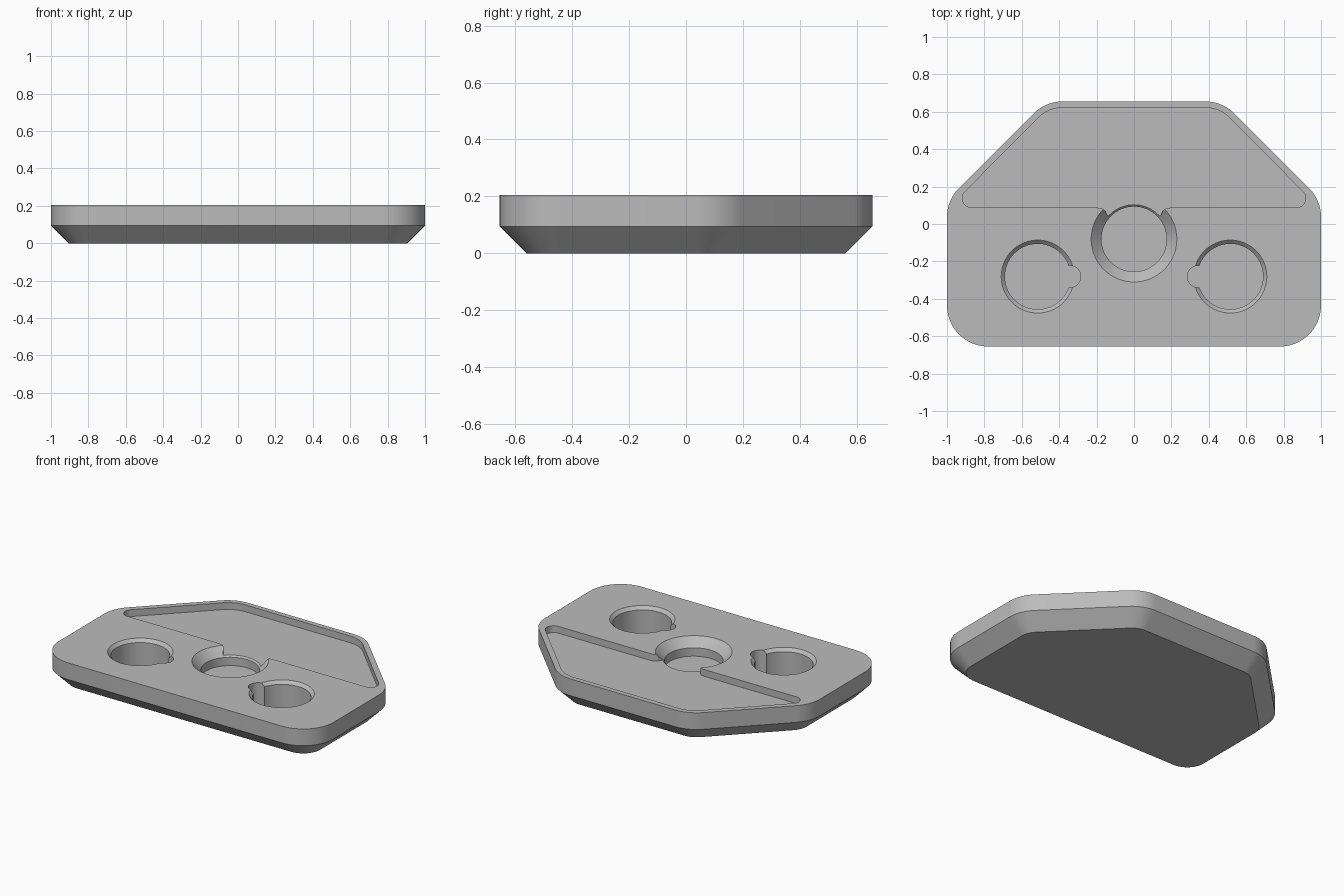
import bpy
import bmesh
from math import sin, cos, tan, pi, radians
from mathutils import Vector

if "Cube" in bpy.data.objects:
    bpy.data.objects.remove(bpy.data.objects["Cube"], do_unlink=True)

TOP = 0.205
CHAMFER = 0.095

grey = bpy.data.materials.new("light grey")
grey.use_nodes = True
colour = (0.5, 0.5, 0.5, 1)
grey.diffuse_color = colour
grey.node_tree.nodes["Principled BSDF"].inputs["Base Color"].default_value = colour


def rounded(corners, inset=0, steps=12):
    """Counter-clockwise outline of (x, y, radius) corners, optionally inset."""
    ring = []
    for i, (x, y, r) in enumerate(corners):
        p = Vector((x, y))
        a = (p - Vector(corners[i - 1][:2])).normalized()
        b = (Vector(corners[(i + 1) % len(corners)][:2]) - p).normalized()
        turn = b.angle(a)
        left = Vector((-a.y, a.x))
        centre = p - a * r * tan(turn / 2) + left * r
        for s in range(steps + 1):
            t = turn * s / steps
            ring.append(centre + (a * sin(t) - left * cos(t)) * (r - inset))
    return ring


def circle(x, y, r, n=96):
    return [Vector((x + r * cos(2 * pi * i / n), y + r * sin(2 * pi * i / n)))
            for i in range(n)]


def loft(name, layers):
    """Closed solid through (outline, height) layers, bottom to top."""
    bm = bmesh.new()
    rings = [[bm.verts.new((p.x, p.y, z)) for p in outline] for outline, z in layers]
    n = len(rings[0])
    for low, high in zip(rings, rings[1:]):
        for i in range(n):
            j = (i + 1) % n
            bm.faces.new((low[i], low[j], high[j], high[i]))
    bm.faces.new(rings[0][::-1])
    bm.faces.new(rings[-1])
    mesh = bpy.data.meshes.new(name)
    bm.to_mesh(mesh)
    bm.free()
    mesh.materials.append(grey)
    obj = bpy.data.objects.new(name, mesh)
    bpy.context.collection.objects.link(obj)
    return obj


def countersunk(name, x, y, r, rim, floor):
    """Blind hole cutter with a 45 degree lead-in at the top face."""
    over = 0.03
    return loft(name, [(circle(x, y, r), floor), (circle(x, y, r), TOP - rim),
                       (circle(x, y, r + rim + over), TOP + over)])


def mirrored(half):
    """Completes a right-hand outline running from front to back."""
    return half + [(-x, y, r) for x, y, r in reversed(half)]


# Plate with rounded corners and a bevelled underside
outline = mirrored([(1, -0.655, 0.22), (1, 0.128, 0.22), (0.473, 0.655, 0.22)])
plate = loft("plate", [(rounded(outline, CHAMFER), 0),
                       (rounded(outline), CHAMFER), (rounded(outline), TOP)])

# Shallow tray at the back, opening into the middle hole through rounded lips
tray = mirrored([(0.988, 0.088, 0.05), (0.458, 0.622, 0.185)])
throat = [Vector(p) for p in ((-0.12, 0.03), (0.12, 0.03), (0.145, 0.05), (0.155, 0.072),
                              (0.175, 0.085), (0.21, 0.089), (0.21, 0.13), (-0.21, 0.13),
                              (-0.21, 0.089), (-0.175, 0.085), (-0.155, 0.072), (-0.145, 0.05))]
tray_floor = TOP - 0.045
cutters = [loft("tray_cutter", [(rounded(tray), tray_floor), (rounded(tray), TOP + 0.05)]),
           loft("throat_cutter", [(throat, tray_floor), (throat, TOP + 0.06)]),
           countersunk("middle_hole_cutter", 0, -0.081, 0.174, 0.055, TOP - 0.11)]

# Two side holes, each with a round notch facing the middle
for side, label in ((1, "left"), (-1, "right")):
    floor = TOP - 0.18
    cutters.append(countersunk(label + "_hole_cutter", side * 0.515, -0.281, 0.175, 0.02, floor))
    notch = circle(side * 0.343, -0.281, 0.058, 40)
    cutters.append(loft(label + "_notch_cutter", [(notch, floor), (notch, TOP + 0.05)]))

# Cut the recesses
bpy.ops.object.select_all(action="DESELECT")
bpy.context.view_layer.objects.active = plate
plate.select_set(True)
for cutter in cutters:
    cutter.hide_render = True
    mod = plate.modifiers.new(cutter.name, "BOOLEAN")
    mod.operation = "DIFFERENCE"
    mod.solver = "EXACT"
    mod.object = cutter
    bpy.ops.object.modifier_apply(modifier=mod.name)
    bpy.data.objects.remove(cutter, do_unlink=True)

bpy.ops.object.shade_smooth_by_angle(angle=radians(30))
